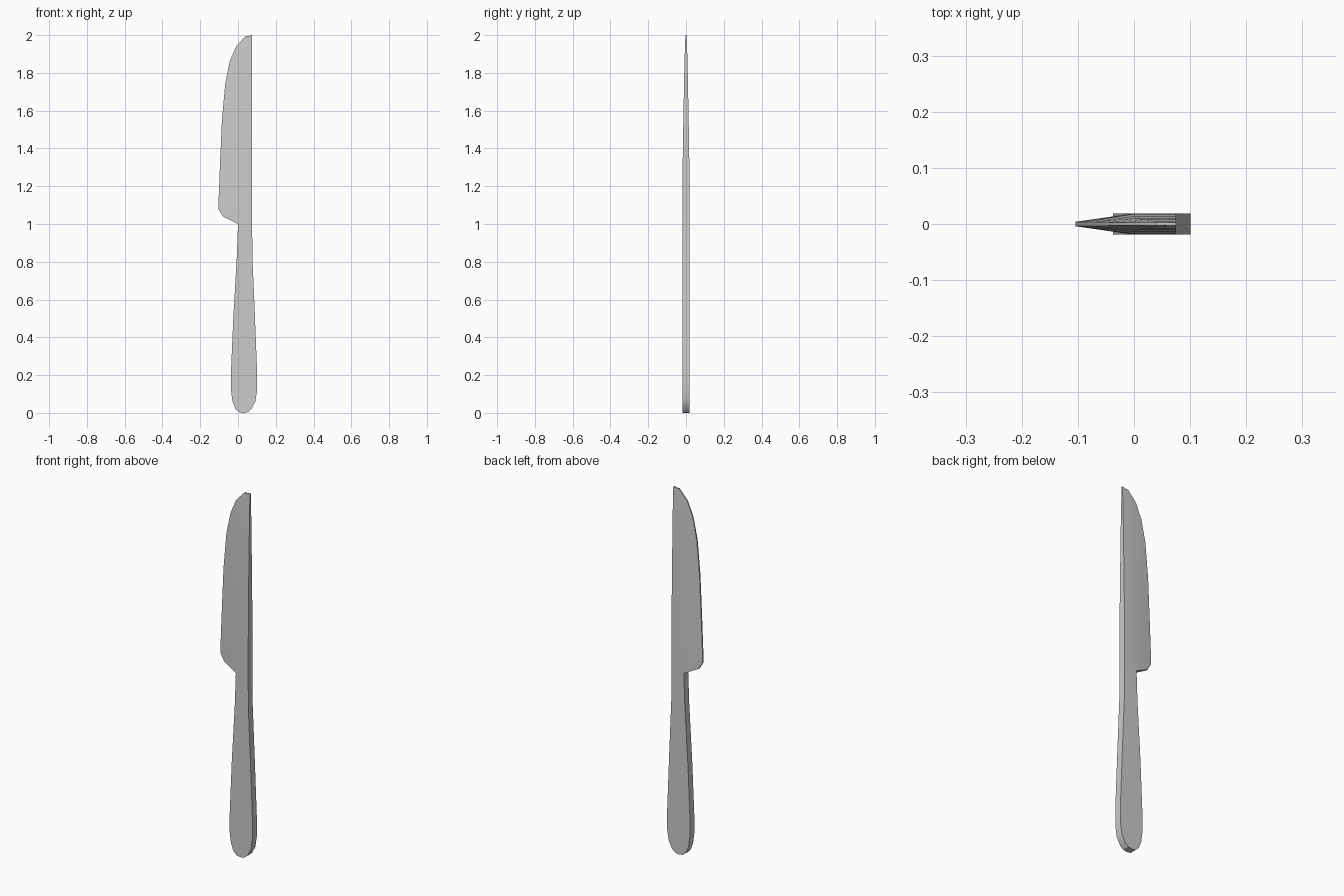
import bpy, bmesh, math

# Cross-sections up the knife: z, left x, middle x, right x, half thickness left, half thickness spine
T = 0.019
rows = [
    # rounded handle end and tapering handle
    (0.004, 0.005, 0.028, 0.052, T, T),
    (0.02, -0.013, 0.03, 0.071, T, T),
    (0.06, -0.029, 0.032, 0.092, T, T),
    (0.12, -0.037, 0.032, 0.101, T, T),
    (0.22, -0.037, 0.032, 0.101, T, T),
    (0.50, -0.025, 0.033, 0.09, T, T),
    (0.83, -0.006, 0.034, 0.076, T, T),
    (1.00, 0.0, 0.036, 0.075, T, T),
    # blade shoulder
    (1.04, -0.08, 0.0, 0.075, 0.006, T),
    (1.08, -0.104, 0.0, 0.075, 0.004, T),
    # blade with curved cutting edge
    (1.10, -0.104, 0.0, 0.075, 0.004, T),
    (1.30, -0.096, 0.0, 0.075, 0.004, 0.018),
    (1.55, -0.085, 0.0, 0.075, 0.004, 0.014),
    (1.74, -0.068, 0.005, 0.075, 0.004, 0.0105),
    (1.86, -0.044, 0.018, 0.075, 0.003, 0.008),
    (1.94, -0.010, 0.035, 0.075, 0.003, 0.0055),
    (1.995, 0.04, 0.058, 0.075, 0.003, 0.003),
]

bm = bmesh.new()
rings = []
for z, xl, xm, xr, hl, hs in rows:
    pts = [(xl, -hl), (xm, -hs), (xr, -hs), (xr, hs), (xm, hs), (xl, hl)]
    rings.append([bm.verts.new((x, y, z)) for x, y in pts])

# Skin between neighbouring sections
for a, b in zip(rings, rings[1:]):
    for i in range(6):
        j = (i + 1) % 6
        bm.faces.new((a[i], a[j], b[j], b[i]))

# Pointed bottom of the handle and top of the blade
for v in (rings[0][1], rings[0][4]):
    v.co.z = 0.0
for v in rings[-1][2:4]:
    v.co.z = 2.0
for r in (rings[0], rings[-1]):
    bm.faces.new((r[0], r[1], r[4], r[5]))
    bm.faces.new((r[1], r[2], r[3], r[4]))
bmesh.ops.recalc_face_normals(bm, faces=bm.faces)

mesh = bpy.data.meshes.new("table_knife")
bm.to_mesh(mesh)
bm.free()
knife = bpy.data.objects.new("table_knife", mesh)
bpy.context.collection.objects.link(knife)
bpy.context.view_layer.objects.active = knife
knife.select_set(True)
bpy.ops.object.shade_smooth_by_angle(angle=math.radians(30))
